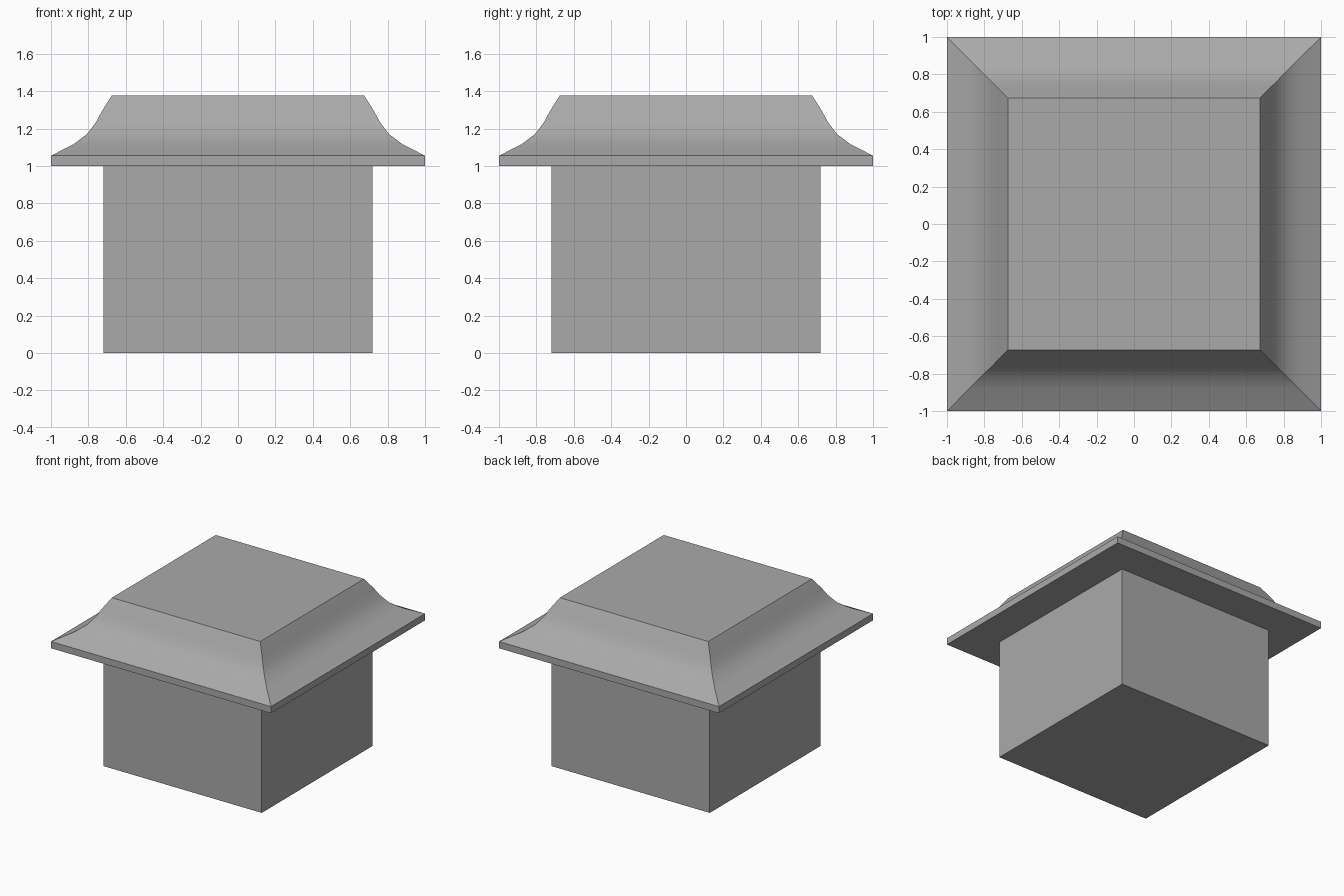
import bpy
import bmesh
import math

cube = bpy.data.objects.get("Cube")
if cube:
    bpy.data.objects.remove(cube, do_unlink=True)

grey = bpy.data.materials.new("stone_grey")
grey.use_nodes = True
colour = (0.4, 0.4, 0.4, 1)
grey.diffuse_color = colour
grey.node_tree.nodes["Principled BSDF"].inputs["Base Color"].default_value = colour


def square_loft(name, profile):
    """Stack square rings of (half width, height) and cap both ends."""
    bm = bmesh.new()
    rings = [[bm.verts.new((sx * r, sy * r, z))
              for sx, sy in ((-1, -1), (1, -1), (1, 1), (-1, 1))]
             for r, z in profile]
    for low, high in zip(rings, rings[1:]):
        for i in range(4):
            j = (i + 1) % 4
            bm.faces.new((low[i], low[j], high[j], high[i]))
    bm.faces.new(rings[0][::-1])
    bm.faces.new(rings[-1])
    mesh = bpy.data.meshes.new(name)
    bm.to_mesh(mesh)
    bm.free()
    mesh.materials.append(grey)
    obj = bpy.data.objects.new(name, mesh)
    bpy.context.collection.objects.link(obj)
    bpy.ops.object.select_all(action='DESELECT')
    obj.select_set(True)
    bpy.context.view_layer.objects.active = obj
    bpy.ops.object.shade_smooth_by_angle(angle=math.radians(25))
    return obj


# Square body
square_loft("body", [(0.72, 0), (0.72, 1)])

# Flared roof: thin eave, concave slope, flat top
square_loft("roof", [(1, 1), (1, 1.055), (0.877, 1.118), (0.807, 1.171),
                     (0.759, 1.235), (0.727, 1.294), (0.674, 1.378)])
